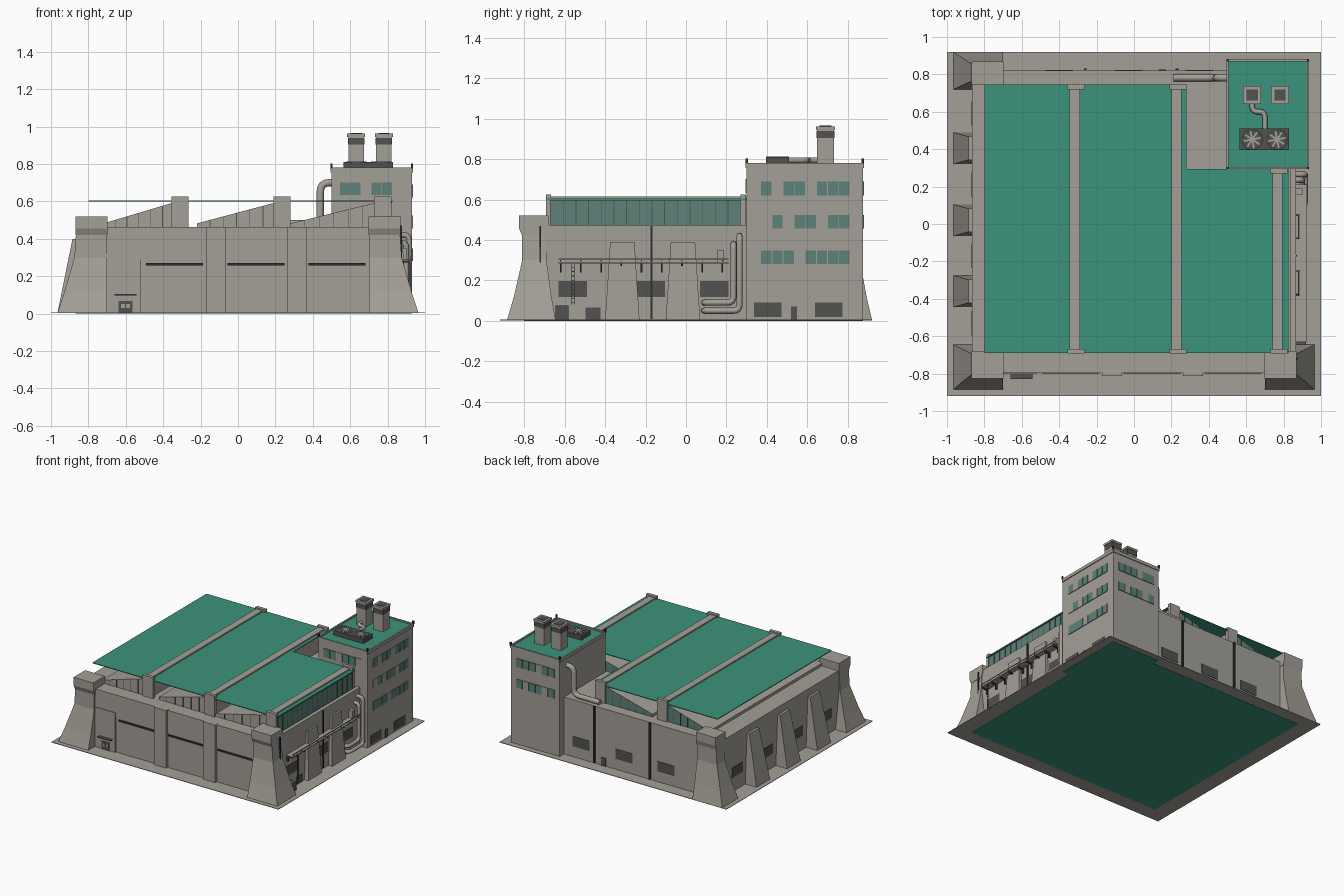
import bpy, bmesh, math
from mathutils import Vector

if "Cube" in bpy.data.objects:
    bpy.data.objects.remove(bpy.data.objects["Cube"])


def material(name, r, g, b):
    m = bpy.data.materials.new(name)
    m.use_nodes = True
    m.diffuse_color = (r, g, b, 1)
    m.node_tree.nodes["Principled BSDF"].inputs["Base Color"].default_value = (r, g, b, 1)
    return m


concrete = material("concrete", .37, .35, .31)
green = material("green_roof", .045, .29, .2)
glass = material("teal_glass", .11, .22, .19)
dark = material("dark_grey", .085, .085, .083)
black = material("near_black", .03, .03, .03)


def add_mesh(name, bm, mat):
    bmesh.ops.recalc_face_normals(bm, faces=bm.faces)
    me = bpy.data.meshes.new(name)
    bm.to_mesh(me)
    bm.free()
    me.materials.append(mat)
    ob = bpy.data.objects.new(name, me)
    bpy.context.collection.objects.link(ob)
    return ob


def box(name, x, y, z, mat=concrete):
    """Box from (low, high) pairs, with its origin at the centre."""
    bm = bmesh.new()
    bmesh.ops.create_cube(bm, size=1)
    bmesh.ops.scale(bm, vec=[b - a for a, b in (x, y, z)], verts=bm.verts)
    ob = add_mesh(name, bm, mat)
    ob.location = [(a + b) / 2 for a, b in (x, y, z)]
    return ob


def loft(name, rings, mat=concrete):
    """Skin rectangles given as (z, x0, x1, y0, y1) from bottom to top."""
    bm = bmesh.new()
    loops = [[bm.verts.new(p) for p in ((a, c, z), (b, c, z), (b, d, z), (a, d, z))]
             for z, a, b, c, d in rings]
    bm.faces.new(loops[0])
    bm.faces.new(loops[-1])
    for lo, hi in zip(loops, loops[1:]):
        for i in range(4):
            j = (i + 1) % 4
            bm.faces.new((lo[i], lo[j], hi[j], hi[i]))
    return add_mesh(name, bm, mat)


def pipe(name, points, radius, bend=.04, mat=concrete):
    """Round pipe through the points, with rounded corners."""
    pts = [Vector(p) for p in points]
    path = [pts[0]]
    for a, b, c in zip(pts, pts[1:], pts[2:]):
        p, q = b + (a - b).normalized() * bend, b + (c - b).normalized() * bend
        path += [p.lerp(b, t).lerp(b.lerp(q, t), t) for t in (0, .25, .5, .75, 1)]
    path.append(pts[-1])
    cu = bpy.data.curves.new(name, "CURVE")
    cu.dimensions = "3D"
    cu.bevel_depth, cu.bevel_resolution, cu.use_fill_caps = radius, 2, True
    sp = cu.splines.new("POLY")
    sp.points.add(len(path) - 1)
    for s, p in zip(sp.points, path):
        s.co = (*p, 1)
    cu.materials.append(mat)
    ob = bpy.data.objects.new(name, cu)
    bpy.context.collection.objects.link(ob)


def around(c, half):
    return (c - half, c + half)


# Ground slab and green underside
box("ground_slab", (-1, 1), (-.92, .92), (.002, .006))
box("hall_underside", (-.87, .87), (-.8, .82), (0, .002), green)
box("tower_underside", (.5, .93), (.3, .875), (0, .0025), green)

# Hall body and front wall
box("hall_body", (-.865, .865), (-.79, .82), (.004, .46))
box("right_parapet", (.835, .865), (-.7, .3), (.46, .475))
box("entrance_block", (-.7, -.52), (-.802, -.79), (.004, .32))
box("front_fascia", (-.7, .7), (-.797, -.785), (.29, .462))
for x in (-.118, .315):
    box("front_pilaster", around(x, .053), (-.812, -.775), (.004, .464))
for x in (-.34, .097, .53):
    box("gate_lintel", around(x, .152), (-.8, -.79), (.257, .27), black)
    box("gate", around(x, .155), (-.793, -.79), (.004, .255))
box("entrance_door", around(-.602, .037), (-.806, -.8), (.004, .068), dark)
for x in (-.615, -.588):
    box("entrance_pane", around(x, .01), (-.808, -.8), (.03, .052))
box("entrance_canopy", around(-.602, .058), (-.83, -.8), (.098, .104), dark)

# Flared corner piers with block caps
for side, y_base, y_top in ((-1, (-.885, -.645), (-.81, -.69)),
                            (1, (-.885, -.645), (-.81, -.69)),
                            (-1, (.92, .72), (.86, .76))):
    rings = []
    for z, out, t in ((.004, .965, 0), (.12, .927, .45), (.3, .875, 1), (.42, .867, 1)):
        ys = sorted(a + (b - a) * t for a, b in zip(y_base, y_top))
        rings.append((z, *sorted((side * .7, side * out)), *ys))
    loft("corner_pier", rings)
    a, b = sorted(y_top)
    xs = sorted((side * .697, side * .87))
    loft("pier_cap", [(.42, *xs, a, b), (.455, *xs, a - .015, b + .01),
                      (.52, *xs, a - .015, b + .01)])

# Side buttresses, drawn deeper on the left
for y in (.405, .02, -.36):
    loft("left_buttress", [(.004, -.965, -.86, y - .085, y + .085),
                           (.4, -.885, -.86, y - .062, y + .062)])
for y in (-.315, -.015):
    loft("right_buttress", [(.004, .86, .9, y - .085, y + .085),
                            (.39, .86, .88, y - .06, y + .06)])

# Dark ground-level windows and doors
for y in (-.56, -.175, .14):
    box("right_window", (.86, .868), around(y, .07), (.118, .197), dark)
for y in (-.53, -.17, .21, .59):
    box("left_window", (-.868, -.86), around(y, .065), (.118, .197), dark)
for x in (.35, -.03, -.4):
    box("back_window", around(x, .075), (.815, .823), (.09, .17), dark)
for x in (.23, -.26):
    box("back_drain", around(x, .007), (.815, .832), (.01, .46), black)
box("back_door", around(.15, .02), (.815, .825), (.004, .07), dark)
box("right_drain", (.86, .872), around(-.17, .005), (.01, .47), black)
box("pier_drain", (.86, .878), around(-.72, .004), (.27, .47), black)
box("right_door", (.86, .869), around(-.46, .037), (.004, .066), dark)
box("side_cabinet", (.86, .92), around(-.613, .033), (.004, .075), dark)

# Sawtooth wedges, beams and glazing
for x0, x1, y1 in ((-.72, -.34, .735), (-.22, .205, .735), (.28, .745, .285)):
    bm = bmesh.new()
    front, back = [[bm.verts.new(p) for p in ((x0, y, .455), (x1, y, .455), (x1, y, .595),
                                              (x0, y, .482))] for y in (-.68, y1)]
    bm.faces.new(front)
    bm.faces.new(back)
    for i in range(4):
        j = (i + 1) % 4
        bm.faces.new((front[i], front[j], back[j], back[i]))
    wedge = add_mesh("sawtooth_roof", bm, concrete)
    wedge.data.materials.append(glass)
    for f in wedge.data.polygons:
        if f.normal.y > .9 or f.normal.x > .9:
            f.material_index = 1
    # Seams on the wedge ends
    for i in range(1, 6):
        t = i / 6
        x = x0 + (x1 - x0) * t
        for y in (-.68, y1):
            box("wedge_seam", around(x, .002), around(y, .003), (.46, .482 + .11 * t), dark)
    box("roof_beam", (x1 - .005, x1 + .05), (-.69, y1 + .01), (.46, .615))
    for y in (-.68, y1 - .002):
        box("beam_end", (x1 - .015, x1 + .075), around(y, .013), (.46, .626))
box("side_glazing", (.79, .818), (-.67, .27), (.46, .597), glass)
box("glazing_rail", (.79, .824), (-.675, .275), (.592, .599), dark)
for i in range(16):
    box("mullion", (.815, .821), around(-.67 + i * .0627, .002), (.46, .596), dark)

# Flat green roof sheet, notched around the tower
box("roof_sheet_main", (-.8, .28), (-.69, .745), (.598, .604), green)
box("roof_sheet_side", (.28, .825), (-.69, .295), (.598, .604), green)

# Tower with parapet and green roof
TX, TY = (.5, .93), (.3, .875)
box("tower", TX, TY, (.004, .765))
box("tower_roof", TX, TY, (.765, .77), green)
for x in TX:
    box("tower_parapet", around(x, .006), TY, (.755, .78))
    for y in TY:
        box("corner_light", around(x, .006), around(y, .006), (.775, .802), black)
for y in TY:
    box("tower_parapet", TX, around(y, .006), (.755, .78))


def window_row(pattern, start, width, z, face):
    """Row of panes: T is glass, anything else is a blank panel."""
    for i, c in enumerate(pattern):
        span = around(start + (i + .5) * width, width * .47)
        mat = glass if c == "T" else concrete
        if face == "right":
            box("tower_pane", (.925, .935), span, around(z, .034), mat)
        else:
            y = TY[0] if face == "front" else TY[1]
            box("tower_pane", span, around(y, .005), around(z, .034), mat)


for z, pattern in ((.315, "TTTGTTTT"), (.49, "GTGTTGTT"), (.655, "TGTTGTTT")):
    window_row(pattern, .37, .055, z, "right")
window_row("TTGTTG", .545, .056, .667, "front")
window_row("TTGTTT", .545, .056, .655, "back")
window_row("TGTTGT", .545, .056, .49, "back")
for y in (.405, .705):
    box("tower_low_window", (.925, .934), around(y, .068), (.02, .09), dark)
box("tower_door", (.925, .936), around(.535, .015), (.004, .07), dark)

# Twin chimneys
for x in (.632, .78):
    box("chimney", around(x, .042), (.648, .732), (.768, .955))
    box("chimney_vent", around(x, .044), (.646, .734), (.905, .94), dark)
    box("chimney_cap", around(x, .048), (.642, .738), (.945, .962))
    box("chimney_opening", around(x, .03), (.66, .72), (.96, .965), dark)

# Fan unit
box("fan_unit", (.565, .828), (.395, .51), (.775, .81), dark)
for x in (.632, .765):
    pipe("fan_ring", [(x + .052 * math.cos(a * math.pi / 12), .452 + .052 * math.sin(a * math.pi / 12),
                       .811) for a in range(25)], .003, 0)
    for k in range(4):
        blade = box("fan_blade", around(x, .048), around(.452, .005), (.809, .814))
        blade.rotation_euler.z = k * math.pi / 4 + .2
pipe("fan_duct", [(.632, .65, .795), (.632, .6, .795), (.7, .6, .795), (.7, .5, .795)], .014, .03)

# Roof duct into the tower
pipe("roof_duct", [(.21, .782, .48), (.44, .782, .48), (.44, .782, .7), (.51, .782, .7)], .02, .05)

# Pipes on the right wall
for low, high, y, x in ((.05, .42, .265, .915), (.09, .38, .235, .9)):
    pipe("wall_pipe", [(.85, .09, low), (x, .09, low), (x, y, low), (x, y, high), (.85, y, high)],
         .015, .03)

# Catwalk with brackets, rail and ladder
box("catwalk", (.86, .925), (-.63, .21), (.284, .29))
box("catwalk_rail", (.921, .926), (-.63, .21), (.304, .309))
for i in range(9):
    y = -.62 + i * .1
    box("catwalk_post", (.921, .926), around(y, .002), (.288, .306))
    box("catwalk_bracket", (.865, .915), around(y, .004), (.272, .284), black)
    box("bracket_foot", (.865, .88), around(y, .004), (.24, .275), black)
box("catwalk_cabinet", (.865, .9), around(.172, .017), (.288, .35))
for y in (-.566, -.552):
    box("ladder_rail", (.918, .922), around(y, .0015), (.08, .284), dark)
for i in range(9):
    box("ladder_rung", (.918, .922), (-.566, -.552), around(.09 + i * .022, .0015), dark)
